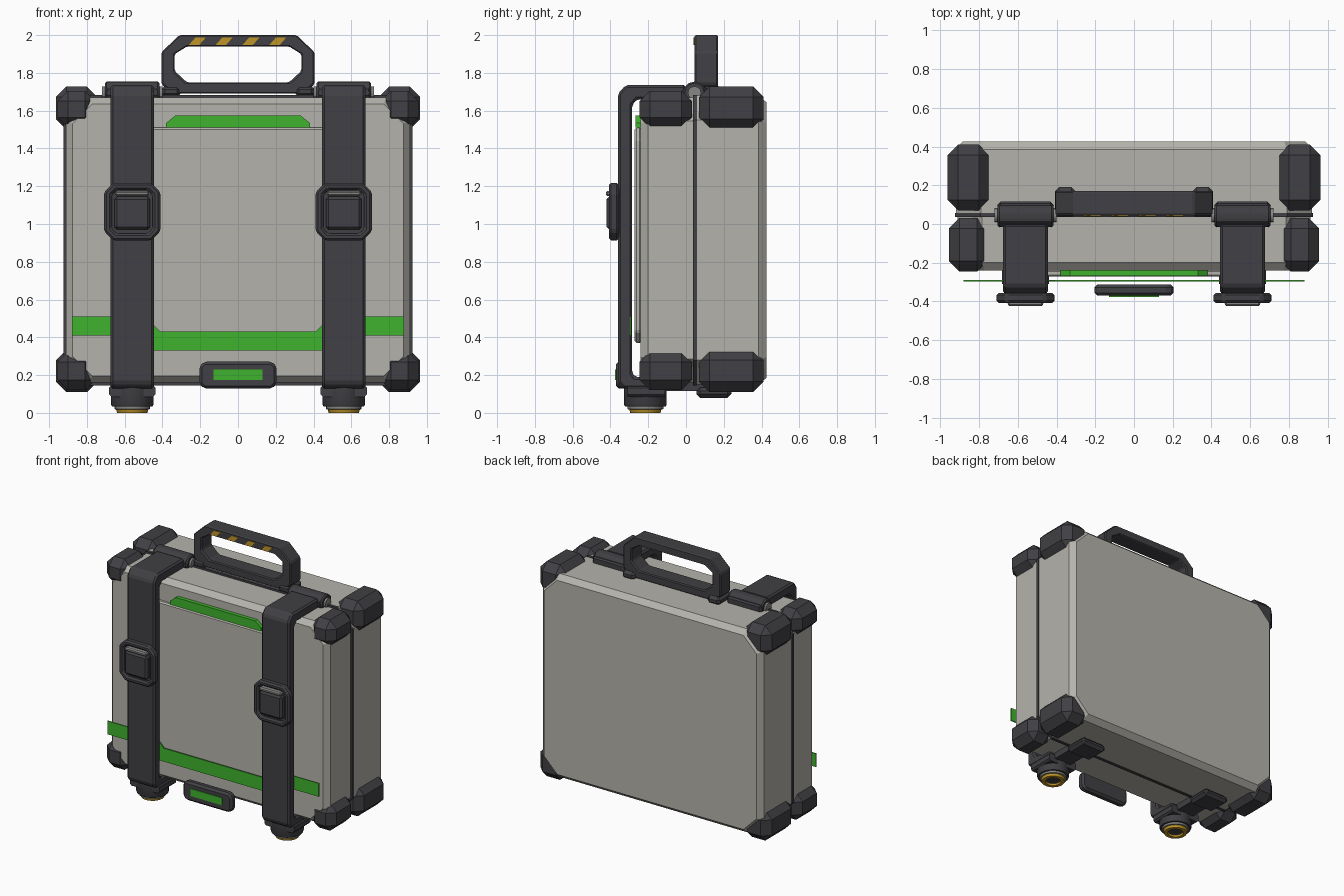
import bpy, bmesh, math
from mathutils import Vector

old = bpy.data.objects.get("Cube")
if old:
    bpy.data.objects.remove(old, do_unlink=True)


def material(name, rgb):
    m = bpy.data.materials.new(name)
    m.use_nodes = True
    m.diffuse_color = (*rgb, 1)
    m.node_tree.nodes["Principled BSDF"].inputs["Base Color"].default_value = (*rgb, 1)
    return m


SHELL = material("warm_grey_shell", (0.46, 0.45, 0.41))
DARK = material("charcoal", (0.052, 0.051, 0.058))
GREEN = material("bright_green", (0.05, 0.45, 0.026))
GOLD = material("gold", (0.52, 0.30, 0.02))
STEEL = material("steel_grey", (0.24, 0.24, 0.23))


def finish(name, bm, mats, bevel=0, segments=1):
    bmesh.ops.recalc_face_normals(bm, faces=bm.faces[:])
    me = bpy.data.meshes.new(name)
    bm.to_mesh(me)
    bm.free()
    for m in mats:
        me.materials.append(m)
    ob = bpy.data.objects.new(name, me)
    bpy.context.collection.objects.link(ob)
    if bevel:
        mod = ob.modifiers.new("chamfer", "BEVEL")
        mod.width, mod.segments = bevel, segments
        mod.limit_method, mod.angle_limit = "ANGLE", math.radians(30)
    return ob


def loft(name, loops, mat, bevel=0, ring=False):
    """Skin equal-length loops; cap the ends, or join last to first."""
    bm = bmesh.new()
    rows = [[bm.verts.new(p) for p in loop] for loop in loops]
    pairs = list(zip(rows, rows[1:])) + ([(rows[-1], rows[0])] if ring else [])
    n = len(rows[0])
    for a, b in pairs:
        for i in range(n):
            j = (i + 1) % n
            bm.faces.new((a[i], a[j], b[j], b[i]))
    if not ring:
        bm.faces.new(rows[0])
        bm.faces.new(rows[-1])
    return finish(name, bm, [mat], bevel)


def along_y(points, y):
    return [(x, y, z) for x, z in points]


def plate(name, points, y0, y1, mat, bevel=0):
    return loft(name, [along_y(points, y0), along_y(points, y1)], mat, bevel)


def box(name, lo, hi, mat, bevel=0):
    bm = bmesh.new()
    bmesh.ops.create_cube(bm, size=1)
    lo, hi = Vector(lo), Vector(hi)
    for v in bm.verts:
        v.co = (lo + hi) / 2 + Vector(a * b for a, b in zip(v.co, hi - lo))
    return finish(name, bm, [mat], bevel)


def octagon(cx, cz, hx, hz, cut):
    """Rectangle with cut corners, in the x-z plane."""
    a, b = hx - cut, hz - cut
    pts = [(hx, -b), (hx, b), (a, hz), (-a, hz), (-hx, b), (-hx, -b), (-a, -hz), (a, -hz)]
    return [(cx + x, cz + z) for x, z in pts]


def turned(name, profile, centre, axis="Z", sides=20):
    """Lathe of (radius, height, material of the band up to the next point)."""
    mats, bm, rows = [DARK, STEEL, GOLD], bmesh.new(), []
    for r, h, _ in profile:
        row = []
        for i in range(sides):
            t = math.tau * i / sides
            u, v = r * math.cos(t), r * math.sin(t)
            p = (u, v, h) if axis == "Z" else (h, u, v)
            row.append(bm.verts.new(Vector(p) + Vector(centre)))
        rows.append(row)
    for k, (a, b) in enumerate(zip(rows, rows[1:])):
        for i in range(sides):
            j = (i + 1) % sides
            bm.faces.new((a[i], a[j], b[j], b[i])).material_index = mats.index(profile[k][2])
    bm.faces.new(rows[0]).material_index = mats.index(profile[0][2])
    bm.faces.new(rows[-1]).material_index = mats.index(profile[-1][2])
    ob = finish(name, bm, mats)
    bpy.ops.object.select_all(action="DESELECT")
    ob.select_set(True)
    bpy.context.view_layer.objects.active = ob
    bpy.ops.object.shade_smooth_by_angle(angle=math.radians(30))
    return ob


# Two shells with chamfered outer rims and a dark seam between them
MID = 0.915


def shell(name, steps, mat):
    loops = [along_y(octagon(0, MID, 0.92 - d, 0.765 - d, 0.13 - 0.58 * d), y) for y, d in steps]
    return loft(name, loops, mat)


shell("front_shell", [(0.04, 0.01), (-0.2, 0.01), (-0.24, 0.045)], SHELL)
shell("back_shell", [(0.055, 0), (0.385, 0), (0.425, 0.035)], SHELL)
shell("seam_gasket", [(0.036, -0.004), (0.058, -0.004)], DARK)

# Raised front panel and coloured trim
plate("front_panel", octagon(0, 0.94, 0.62, 0.57, 0.06), -0.272, -0.235, SHELL, 0.01)
plate("top_accent", [(-0.38, 1.51), (0.38, 1.51), (0.38, 1.535), (0.33, 1.575),
                     (-0.33, 1.575), (-0.38, 1.535)], -0.268, -0.236, GREEN)
half = [(0.88, 0.41), (0.88, 0.51), (0.49, 0.51), (0.41, 0.43)]
band_top = half[1:] + [(-x, z) for x, z in reversed(half[1:])]
band_low = [(-0.88, 0.41), (-0.53, 0.41), (-0.45, 0.33), (0.45, 0.33), (0.53, 0.41), half[0]]
plate("front_band", band_top + band_low, -0.297, -0.288, GREEN)

# Bottom label plate
plate("label_frame", octagon(0, 0.2, 0.205, 0.072, 0.025), -0.37, -0.312, DARK, 0.015)
box("label_insert", (-0.13, -0.376, 0.175), (0.13, -0.368, 0.23), GREEN)

# Handle ring with slanted stripes on the front of the grip
outer = [(0.405, 1.74), (0.405, 1.91), (0.31, 2.0), (-0.31, 2.0),
         (-0.405, 1.91), (-0.405, 1.74), (-0.35, 1.69), (0.35, 1.69)]
inner = [(0.335, 1.81), (0.335, 1.9), (0.27, 1.94), (-0.27, 1.94),
         (-0.335, 1.9), (-0.335, 1.81), (-0.27, 1.75), (0.27, 1.75)]
loft("handle", [along_y(outer, 0.045), along_y(outer, 0.17),
                along_y(inner, 0.17), along_y(inner, 0.045)], DARK, 0.008, ring=True)
for i in range(4):
    x = -0.215 + 0.142 * i
    plate(f"handle_stripe_{i + 1}", [(x - 0.045, 1.948), (x + 0.01, 1.948),
                                     (x + 0.045, 1.988), (x - 0.01, 1.988)], 0.04, 0.047, GOLD)

# Paired parts
strap_path = [(0.0, 1.735), (-0.32, 1.735), (-0.36, 1.69), (-0.36, 0.16), (-0.33, 0.13),
              (-0.12, 0.13), (-0.12, 0.19), (-0.27, 0.19), (-0.285, 0.21), (-0.285, 1.63),
              (-0.26, 1.66), (0.0, 1.66)]
for side, s in (("left", 1), ("right", -1)):
    cx = 0.56 * s

    # Corner guards
    for level, zf, zb in (("lower", (0.12, 0.325), (0.11, 0.335)),
                          ("upper", (1.51, 1.705), (1.5, 1.728))):
        for depth, xs, ys, zs in (("front", (0.755, 0.955), (-0.246, 0.032), zf),
                                  ("back", (0.745, 0.963), (0.07, 0.41), zb)):
            x0, x1 = sorted((xs[0] * s, xs[1] * s))
            box(f"{depth}_{level}_{side}_guard", (x0, ys[0], zs[0]), (x1, ys[1], zs[1]), DARK, 0.055)

    # Strap wrapping the front, top and bottom
    loft(f"{side}_strap", [[(cx + w, y, z) for y, z in strap_path] for w in (-0.115, 0.115)],
         DARK, 0.012)

    # Buckle frame, button and release bar
    big, small = octagon(cx, 1.065, 0.15, 0.153, 0.05), octagon(cx, 1.065, 0.108, 0.115, 0.025)
    loft(f"{side}_buckle_frame", [along_y(big, -0.408), along_y(big, -0.355),
                                  along_y(small, -0.355), along_y(small, -0.408)],
         DARK, 0.012, ring=True)
    box(f"{side}_buckle_base", (cx - 0.11, -0.385, 0.95), (cx + 0.11, -0.35, 1.18), DARK)
    box(f"{side}_buckle_button", (cx - 0.095, -0.42, 0.97), (cx + 0.095, -0.37, 1.145), DARK, 0.014)
    box(f"{side}_buckle_bar", (cx - 0.09, -0.424, 1.148), (cx + 0.09, -0.38, 1.175), STEEL, 0.008)

    # Hinge barrel with steel pin
    turned(f"{side}_hinge_barrel", [(0.052, -0.145, DARK), (0.06, -0.135, DARK),
                                    (0.06, 0.135, DARK), (0.052, 0.145, DARK)],
           (cx, 0.045, 1.694), "X", 12)
    turned(f"{side}_hinge_pin", [(0.035, -0.16, STEEL), (0.035, 0.16, STEEL)],
           (cx, 0.045, 1.694), "X", 12)
    box(f"{side}_hinge_leaf", (cx - 0.14, -0.015, 1.67), (cx + 0.14, 0.115, 1.725), DARK, 0.01)

    # Handle mount
    hx = 0.355 * s
    box(f"{side}_handle_mount", (hx - 0.052, 0.035, 1.67), (hx + 0.052, 0.19, 1.732), DARK, 0.02)

    # Foot with a stepped, hollow end
    turned(f"{side}_foot", [(0.045, 0.015, DARK), (0.05, 0.012, GOLD), (0.055, 0, GOLD),
                            (0.08, 0, GOLD), (0.085, 0.018, STEEL), (0.095, 0.02, STEEL),
                            (0.095, 0.035, DARK), (0.108, 0.035, DARK), (0.113, 0.045, DARK),
                            (0.113, 0.15, DARK)], (cx, -0.215, 0))
    plate(f"{side}_foot_collar", octagon(cx, 0.115, 0.122, 0.03, 0.012), -0.31, -0.11, DARK)

    # Underside clip across the seam
    box(f"{side}_bottom_clip", (cx - 0.105, 0.055, 0.08), (cx + 0.105, 0.24, 0.135), DARK, 0.02)
    box(f"{side}_clip_stem", (cx - 0.07, -0.13, 0.115), (cx + 0.07, 0.19, 0.16), DARK)
